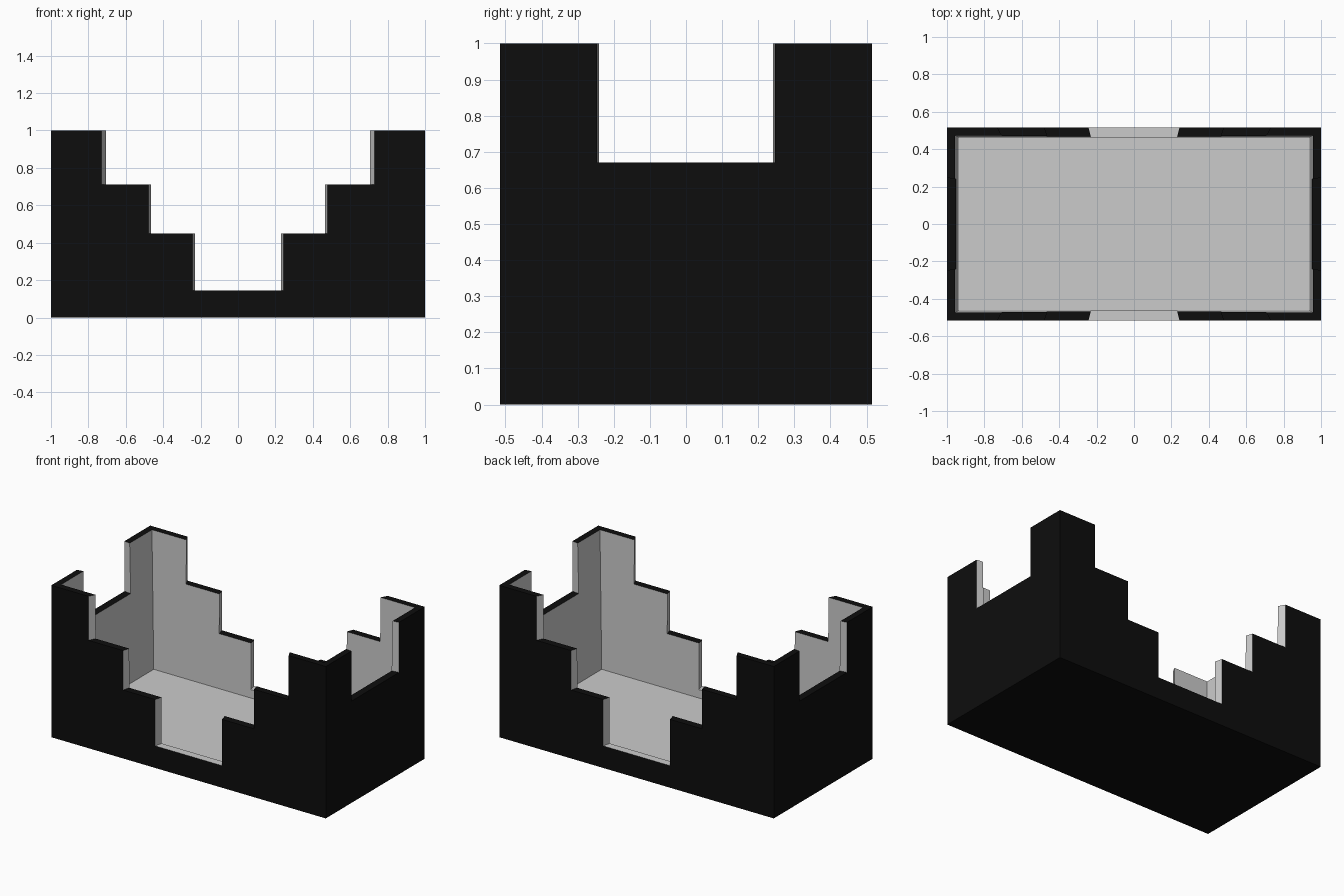
import bpy, bmesh
from mathutils import Vector

if "Cube" in bpy.data.objects:
    bpy.data.objects.remove(bpy.data.objects["Cube"])

HX, HY, H, FLOOR = 1.0, 0.515, 1.0, 0.09


def material(name, c):
    m = bpy.data.materials.new(name)
    m.diffuse_color = (c, c, c, 1)
    m.use_nodes = True
    m.node_tree.nodes["Principled BSDF"].inputs["Base Color"].default_value = m.diffuse_color
    return m


# inner half-sizes: the inside leans in slightly towards the floor
def inner(z):
    t = (z - FLOOR) / (H - FLOOR)
    return 0.938 + 0.02 * t, 0.463 + 0.01 * t


# half profiles of the notched top edge, from corner to centre:
# (outer position, inner position, height above step, height below step)
long_steps = [(0.73, 0.707, 1.0, 0.71), (0.478, 0.464, 0.71, 0.45),
              (0.243, 0.231, 0.45, 0.145)]
short_steps = [(0.247, 0.241, 1.0, 0.67)]


def outline(steps, inside, along):
    half = [(None, FLOOR if inside else 0.0), (None, H)]
    for o, i, hi, lo in steps:
        half += [(i if inside else o, hi), (i if inside else o, lo)]

    def end(z):
        return inner(z)[along] if inside else (HX, HY)[along]
    half = [(end(z) if p is None else p, z) for p, z in half]
    return [(-p, z) for p, z in half] + [(p, z) for p, z in reversed(half)]


bm = bmesh.new()


def face(points, mat):
    f = bm.faces.new([bm.verts.new(p) for p in points])
    f.material_index = mat


# one wall: outer skin, inner skin and the rim that joins them
def wall(steps, along, sign):
    def place(p, z, inside):
        d = inner(z)[1 - along] if inside else (HX, HY)[1 - along]
        return Vector((p, sign * d, z)) if along == 0 else Vector((sign * d, p, z))
    out = [place(p, z, False) for p, z in outline(steps, False, along)]
    inn = [place(p, z, True) for p, z in outline(steps, True, along)]
    face(out, 0)
    face(inn, 1)
    for k in range(1, len(out) - 2):
        upright = abs(out[k].z - out[k + 1].z) > 0.01
        grey = upright or out[k].z < 0.2
        face([out[k], out[k + 1], inn[k + 1], inn[k]], int(grey))


for s in (-1, 1):
    wall(long_steps, 0, s)
    wall(short_steps, 1, s)

# underside and inside floor
fx, fy = inner(FLOOR)
for x, y, z, m in ((HX, HY, 0, 0), (fx, fy, FLOOR, 1)):
    face([(-x, -y, z), (x, -y, z), (x, y, z), (-x, y, z)], m)

bmesh.ops.remove_doubles(bm, verts=bm.verts, dist=0.0005)
bmesh.ops.recalc_face_normals(bm, faces=bm.faces)
mesh = bpy.data.meshes.new("stepped_open_box")
bm.to_mesh(mesh)
bm.free()
mesh.materials.append(material("black_outside", 0.004))
mesh.materials.append(material("grey_inside", 0.8))
box = bpy.data.objects.new("stepped_open_box", mesh)
bpy.context.collection.objects.link(box)
